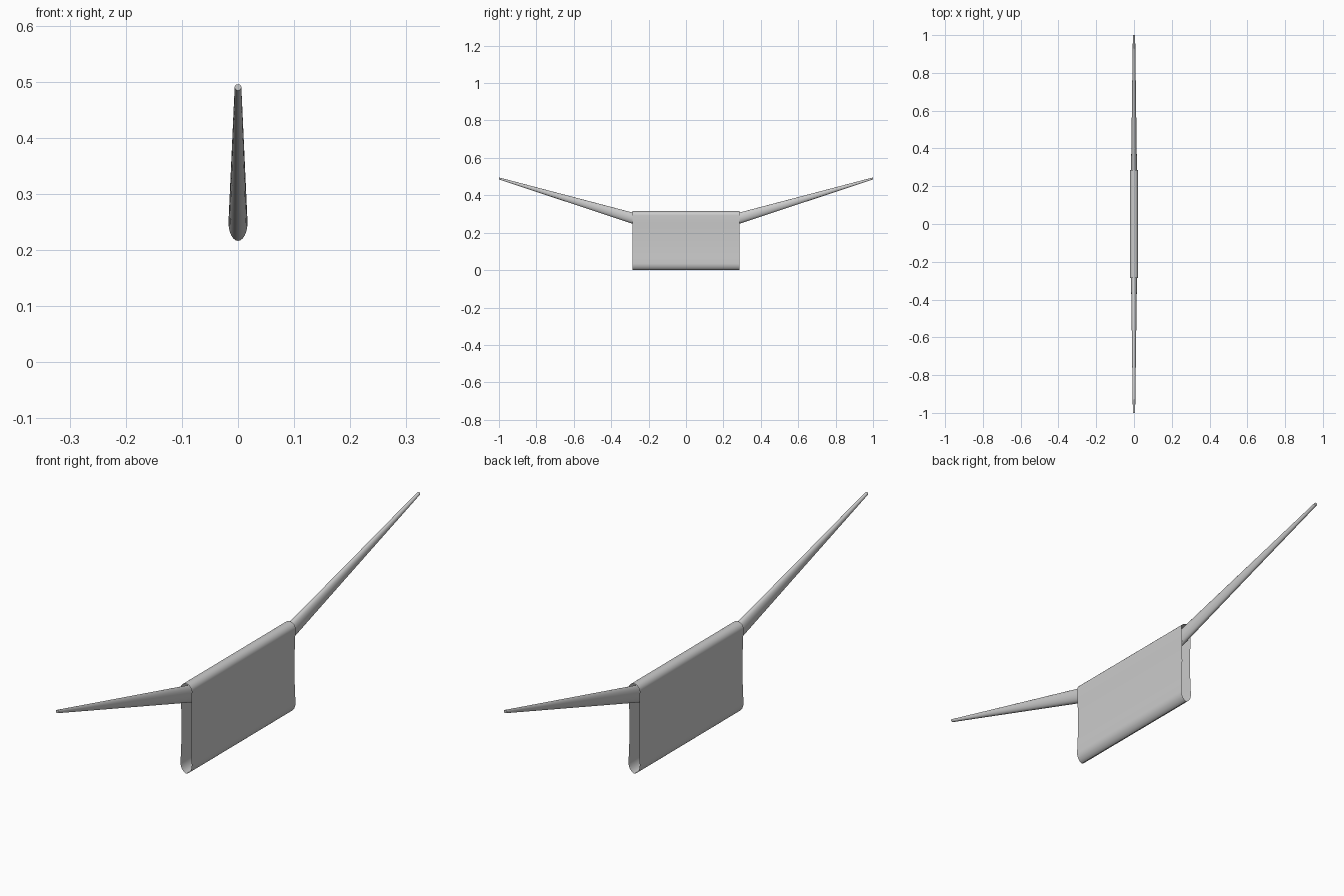
import bpy, bmesh
from math import pi, sin, cos

if "Cube" in bpy.data.objects:
    bpy.data.objects.remove(bpy.data.objects["Cube"])


def make_object(name, bm):
    bmesh.ops.recalc_face_normals(bm, faces=bm.faces)
    mesh = bpy.data.meshes.new(name)
    bm.to_mesh(mesh)
    bm.free()
    obj = bpy.data.objects.new(name, mesh)
    bpy.context.collection.objects.link(obj)
    bpy.ops.object.select_all(action='DESELECT')
    obj.select_set(True)
    bpy.context.view_layer.objects.active = obj
    bpy.ops.object.shade_smooth_by_angle(angle=0.6)
    return obj


def loft(name, rings, caps):
    bm = bmesh.new()
    loops = [[bm.verts.new(p) for p in ring] for ring in rings]
    for a, b in zip(loops, loops[1:]):
        for i in range(len(a)):
            j = (i + 1) % len(a)
            bm.faces.new((a[i], a[j], b[j], b[i]))
    if caps:
        bm.faces.new(loops[0])
        bm.faces.new(loops[-1])
    return make_object(name, bm)


# Thin sleeve: slightly waisted section, rounded above and below, open ends
half = [(0.022, 0.035), (0.020, 0.07), (0.0185, 0.11), (0.018, 0.16),
        (0.0185, 0.21), (0.020, 0.25), (0.022, 0.293)]
bottom = [(0.022 * cos(a), 0.035 + 0.031 * sin(a))
          for a in (pi + pi * i / 14 for i in range(1, 14))]
bottom = [(x, z - 0.004 * (1 - abs(x) / 0.022)) for x, z in bottom]
top = [(0.022 * cos(a), 0.293 + 0.022 * sin(a))
       for a in (pi * i / 14 for i in range(1, 14))]
section = half + top + [(-x, z) for x, z in reversed(half)] + bottom
loft("sleeve_body", [[(x, y, z) for x, z in section]
                     for y in (-0.287, 0.287)], False)


# Tapered oval arms, rooted inside the sleeve and rising to the tips
def arm_ring(y, side, sides=24):
    t = (1.0 - y) / 0.81
    low = 0.4845 - 0.268 * t
    high = 0.4955 - 0.213 * t
    rx = 0.006 + 0.011 * t
    mid, rz = (low + high) / 2, (high - low) / 2
    return [(rx * cos(2 * pi * i / sides), side * y,
             mid + rz * sin(2 * pi * i / sides)) for i in range(sides)]


for side, name in ((-1, "front_arm"), (1, "back_arm")):
    loft(name, [arm_ring(y, side) for y in (0.19, 0.4, 0.6, 0.8, 1.0)], True)
